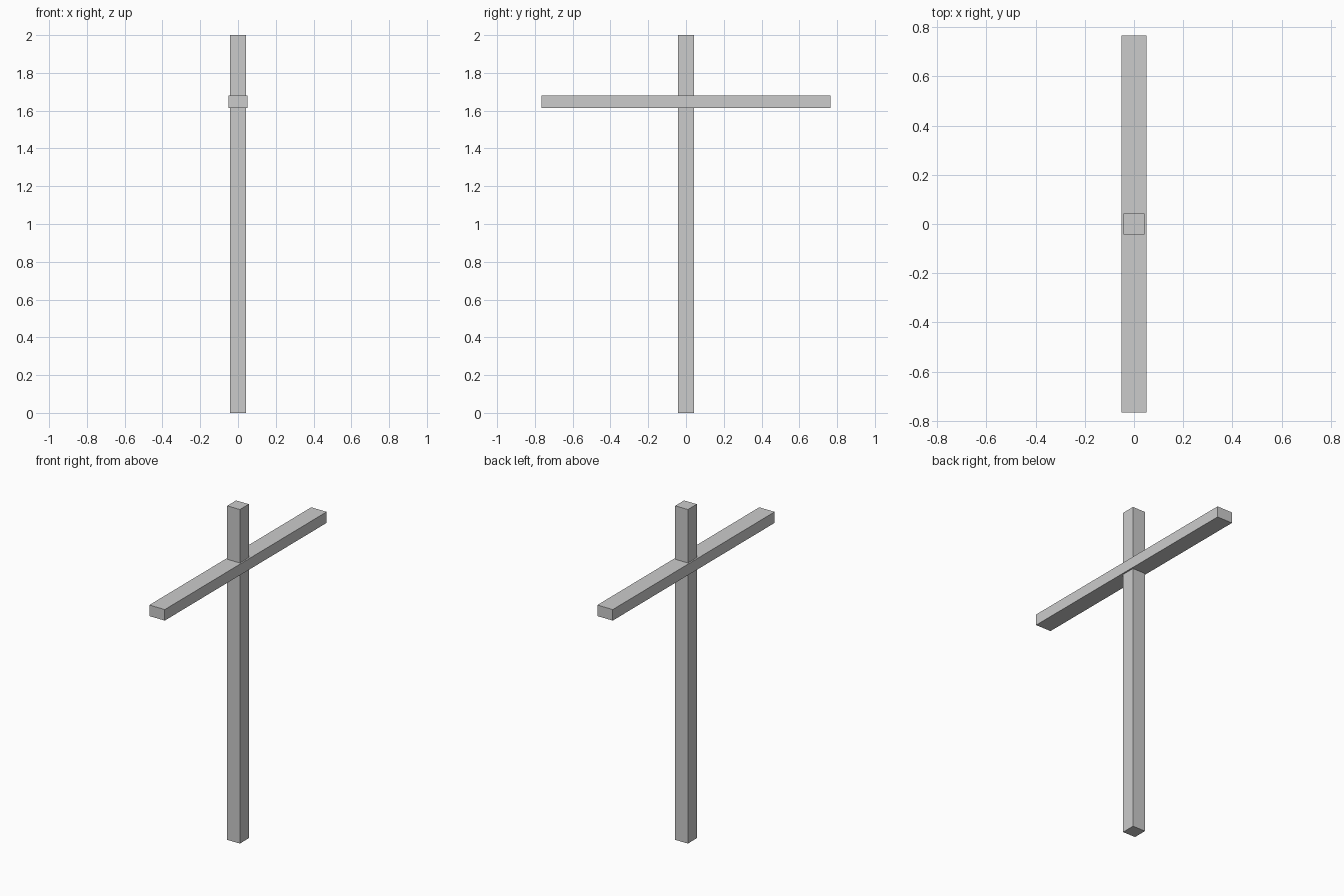
import bpy

if "Cube" in bpy.data.objects:
    bpy.data.objects.remove(bpy.data.objects["Cube"])


def box(name, size, centre):
    """Add a flat-faced box with its scale baked in."""
    bpy.ops.mesh.primitive_cube_add(size=1, location=centre)
    obj = bpy.context.object
    obj.name = obj.data.name = name
    obj.scale = size
    bpy.ops.object.transform_apply(location=False, rotation=False, scale=True)
    return obj


# Upright post, standing on the ground
box("upright_post", (0.084, 0.084, 2.0), (0, 0, 1.0))

# Flatter, wider crossbar running along y through the post
box("crossbar", (0.102, 1.532, 0.066), (0, 0, 1.647))
